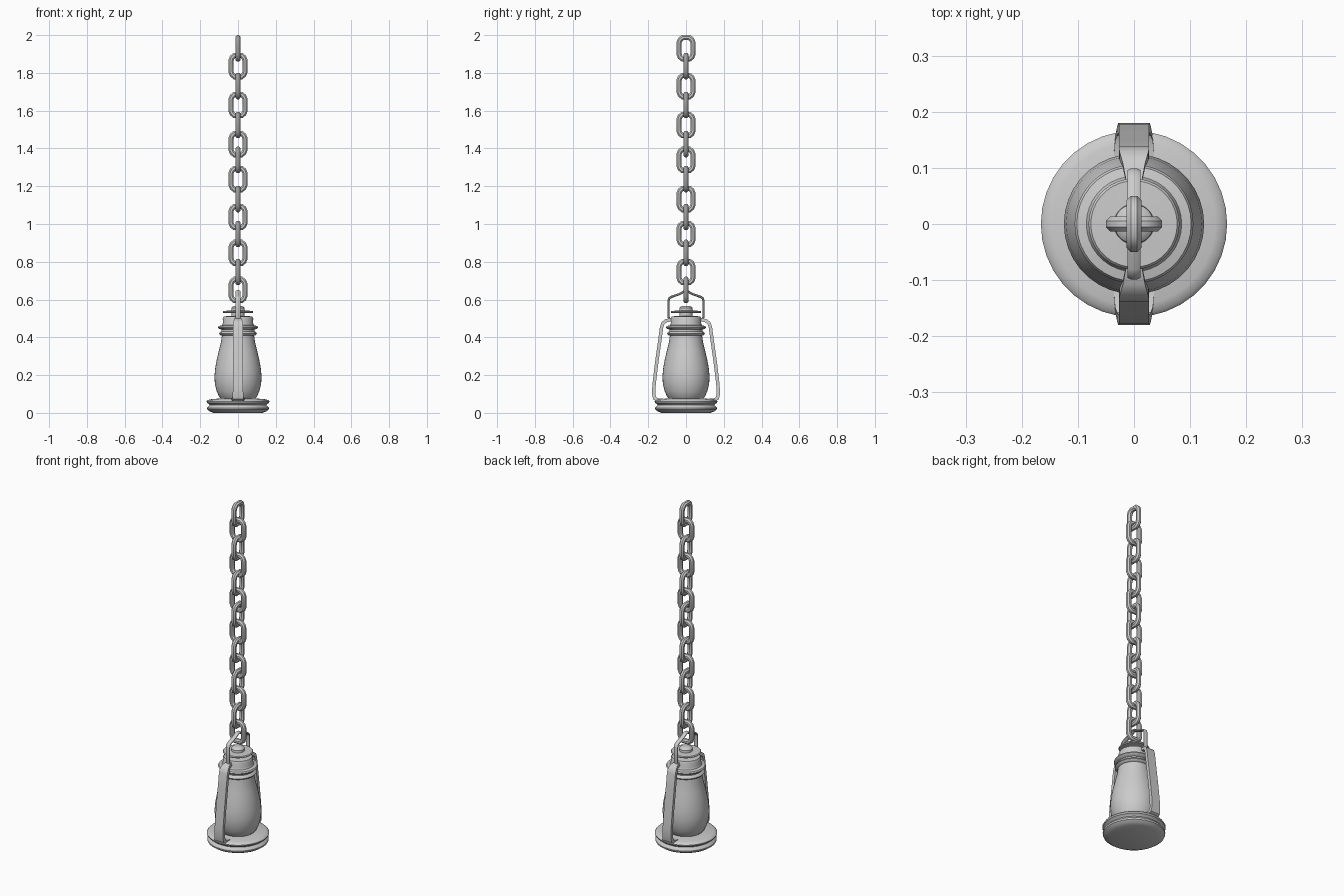
import bpy, bmesh, math
from mathutils import Vector

if "Cube" in bpy.data.objects:
    bpy.data.objects.remove(bpy.data.objects["Cube"])


def finish(name, bm, angle=40):
    bmesh.ops.recalc_face_normals(bm, faces=bm.faces)
    me = bpy.data.meshes.new(name)
    bm.to_mesh(me)
    bm.free()
    ob = bpy.data.objects.new(name, me)
    bpy.context.collection.objects.link(ob)
    bpy.ops.object.select_all(action='DESELECT')
    ob.select_set(True)
    bpy.context.view_layer.objects.active = ob
    bpy.ops.object.shade_smooth_by_angle(angle=math.radians(angle))
    return ob


def lathe(name, profile, n=36):
    """Revolve (radius, z) points around z and cap both ends."""
    bm = bmesh.new()
    rings = [[bm.verts.new((r * math.cos(i * math.tau / n), r * math.sin(i * math.tau / n), z))
              for i in range(n)] for r, z in profile]
    for a, b in zip(rings, rings[1:]):
        for i in range(n):
            j = (i + 1) % n
            bm.faces.new((a[i], a[j], b[j], b[i]))
    bm.faces.new(rings[0])
    bm.faces.new(rings[-1])
    return finish(name, bm)


def sweep(name, path, sizes, sides=8, closed=False):
    """Sweep a section (half width in x, half thickness) along a path of (y, z) points."""
    bm = bmesh.new()
    n, rings = len(path), []
    for k, (y, z) in enumerate(path):
        p = Vector((y, z))
        prev = Vector(path[k - 1]) if closed or k else p
        nxt = Vector(path[(k + 1) % n]) if closed or k < n - 1 else p
        d1, d2 = p - prev, nxt - p
        d1 = d1.normalized() if d1.length else d2.normalized()
        d2 = d2.normalized() if d2.length else d1
        t = (d1 + d2).normalized()
        nor = Vector((-t.y, t.x)) / max(t.dot(d1), 0.5)
        w, h = sizes[k]
        ring = []
        for i in range(sides):
            a = (i + 0.5) * math.tau / sides
            f = 1 / math.cos(math.pi / sides)
            off = nor * h * f * math.sin(a)
            ring.append(bm.verts.new((w * f * math.cos(a), y + off.x, z + off.y)))
        rings.append(ring)
    for k in range(n if closed else n - 1):
        a, b = rings[k], rings[(k + 1) % n]
        for i in range(sides):
            j = (i + 1) % sides
            bm.faces.new((a[i], a[j], b[j], b[i]))
    if not closed:
        bm.faces.new(rings[0])
        bm.faces.new(rings[-1])
    return finish(name, bm)


def mirror_y(ob):
    m = ob.modifiers.new("mirror", 'MIRROR')
    m.use_axis = (False, True, False)


# Base with two rounded rims
lathe("base", [(.13, 0), (.15, .008), (.162, .017), (.164, .026), (.157, .035), (.15, .042),
               (.155, .048), (.164, .053), (.166, .061), (.16, .068), (.145, .072), (.08, .078)])

# Glass chimney
lathe("glass", [(.085, .07), (.1, .085), (.113, .115), (.122, .15), (.125, .19), (.121, .235),
                (.112, .285), (.1, .335), (.09, .375), (.084, .42)])

# Ribbed collar and neck
lathe("collar", [(.08, .408), (.095, .412), (.1, .419), (.096, .427), (.087, .432), (.087, .441),
                 (.1, .445), (.106, .452), (.102, .46), (.085, .464), (.08, .475), (.081, .5),
                 (.076, .51), (.055, .513)])

# Cap disc on a stem, with knob
lathe("cap", [(.035, .505), (.035, .528), (.078, .53), (.081, .535), (.077, .54), (.036, .542),
              (.035, .555), (.026, .564), (.01, .567)])

# Side straps
strap_path = [(.12, .066), (.15, .068), (.166, .078), (.171, .1), (.169, .15), (.156, .26),
              (.139, .38), (.129, .455), (.122, .475), (.105, .488), (.075, .494)]
strap_w = [.036, .034, .03, .028, .027, .027, .027, .027, .026, .02, .014]
mirror_y(sweep("side_strap", strap_path, [(w, .009) for w in strap_w], sides=4))

# Bail handle
bail = [(-.085, .488), (-.093, .51), (-.093, .592), (-.089, .606), (-.078, .614), (-.04, .627),
        (-.02, .637), (-.01, .644)]
bail += [(-y, z) for y, z in reversed(bail)]
sweep("bail_handle", bail, [(.012, .006)] * len(bail), sides=8)

# Chain: one rounded link, repeated with alternating quarter turns
quarter = [(.0365, 0), (.0365, .032), (.031, .046), (.018, .0565)]
loop = quarter + [(-y, z) for y, z in reversed(quarter)]
loop += [(y, -z) for y, z in reversed(loop[1:-1])]
link = sweep("chain_link", loop, [(.0135, .0135)] * len(loop), closed=True)
heights = [1.93, 1.836, 1.73, 1.63, 1.524, 1.423, 1.339, 1.238, 1.132, 1.037, .947, .847, .746, .651]
for i, z in enumerate(heights):
    ob = link if i == 0 else link.copy()
    if i:
        bpy.context.collection.objects.link(ob)
    ob.location = (0, 0, z)
    ob.rotation_euler = (0, 0, (i % 2) * math.pi / 2)
